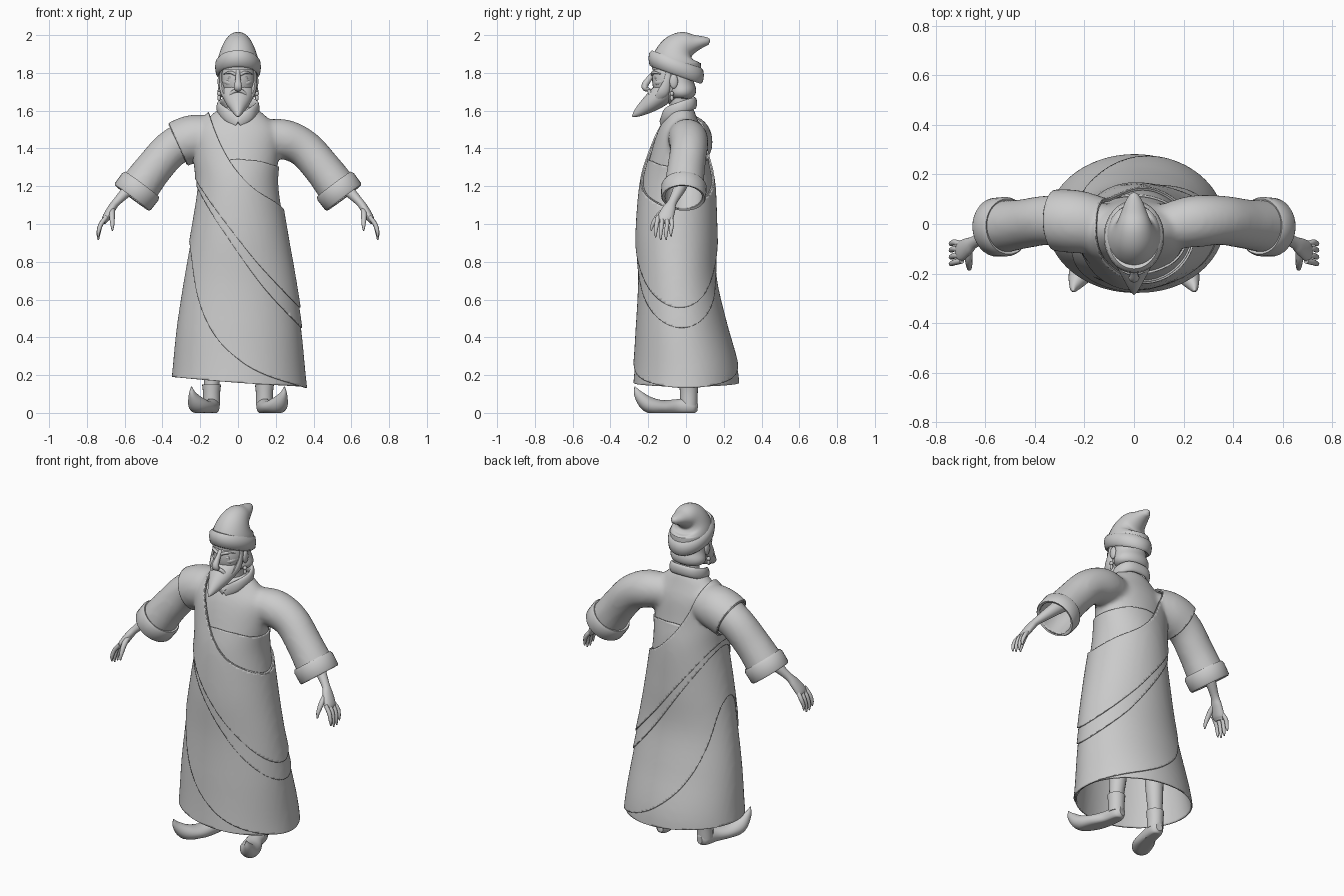
import bpy, bmesh, math
from mathutils import Vector

if "Cube" in bpy.data.objects:
    bpy.data.objects.remove(bpy.data.objects["Cube"])

grey = bpy.data.materials.new("plain grey")
grey.use_nodes = True
COLOUR = (0.6, 0.6, 0.6, 1)
grey.diffuse_color = COLOUR
grey.node_tree.nodes["Principled BSDF"].inputs["Base Color"].default_value = COLOUR


def finish(name, bm, angle=50):
    mesh = bpy.data.meshes.new(name)
    bm.to_mesh(mesh)
    bm.free()
    mesh.materials.clear()
    mesh.materials.append(grey)
    ob = bpy.data.objects.new(name, mesh)
    bpy.context.collection.objects.link(ob)
    bpy.ops.object.select_all(action='DESELECT')
    ob.select_set(True)
    bpy.context.view_layer.objects.active = ob
    bpy.ops.object.shade_smooth_by_angle(angle=math.radians(angle))
    return ob


def spline(points, steps=6):
    """Smooth samples through a list of equal-length tuples."""
    p = [Vector(q) for q in points]
    p = [2 * p[0] - p[1]] + p + [2 * p[-1] - p[-2]]
    out = []
    for a, b, c, d in zip(p, p[1:], p[2:], p[3:]):
        for i in range(steps):
            t = i / steps
            out.append(b + (c - a) * (t / 2) + (2 * a - 5 * b + 4 * c - d) * (t * t / 2)
                       + (3 * b - a - 3 * c + d) * (t ** 3 / 2))
    return out + [p[-2]]


def add_tube(bm, points, ref=(1, 0, 0), sides=20, steps=5, side=1):
    """Loft of ellipses; each point is x, y, z, radius along ref, other radius."""
    pts = spline(points, steps)
    cen = [Vector((q[0] * side, q[1], q[2])) for q in pts]
    rings = []
    for i, q in enumerate(pts):
        t = (cen[min(i + 1, len(cen) - 1)] - cen[max(i - 1, 0)]).normalized()
        u = Vector(ref)
        u = (u - t * u.dot(t)).normalized()
        v = t.cross(u)
        ring = []
        for k in range(sides):
            a = math.tau * k / sides
            co = cen[i] + u * max(q[3], .001) * math.cos(a) + v * max(q[4], .001) * math.sin(a)
            co.z = max(co.z, 0)
            ring.append(bm.verts.new(co))
        rings.append(ring)
    faces = [bm.faces.new(rings[0]), bm.faces.new(rings[-1])]
    for r, s in zip(rings, rings[1:]):
        faces += [bm.faces.new((r[k - 1], r[k], s[k], s[k - 1])) for k in range(sides)]
    bmesh.ops.recalc_face_normals(bm, faces=faces)


def tube(name, points, **kw):
    bm = bmesh.new()
    add_tube(bm, points, **kw)
    return finish(name, bm)


def pair(name, points, **kw):
    for label, s in (("left_", 1), ("right_", -1)):
        tube(label + name, points, side=s, **kw)


def ball(name, loc, size, tilt=0):
    bpy.ops.mesh.primitive_uv_sphere_add(segments=24, ring_count=14, location=loc,
                                         rotation=(tilt, 0, 0))
    bm = bmesh.new()
    ob = bpy.context.object
    ob.scale = size
    bpy.context.view_layer.update()
    bm.from_mesh(ob.data)
    bm.transform(ob.matrix_world)
    bpy.data.objects.remove(ob)
    finish(name, bm)


# Closed robe volume: torso and sleeves fused together
bm = bmesh.new()
add_tube(bm, [(0, cy, z, rx, ry) for z, cy, rx, ry in (
    (.02, 0, .37, .285), (.2, 0, .35, .277), (.45, -.025, .325, .235), (.7, -.045, .287, .2),
    (.95, -.05, .243, .195), (1.2, -.045, .205, .18), (1.35, -.04, .215, .15),
    (1.48, -.03, .22, .12), (1.56, -.025, .16, .085), (1.62, -.025, .09, .06))], sides=64)
SLEEVE = [(.12, -.01, 1.46, .09, .09), (.24, .01, 1.45, .105, .105), (.35, .015, 1.4, .1, .1),
          (.45, 0, 1.29, .1, .1), (.525, -.01, 1.19, .106, .106), (.59, -.015, 1.1, .108, .108)]
for s in (1, -1):
    add_tube(bm, SLEEVE, ref=(0, 1, 0), sides=32, side=s)
volume = finish("robe_volume", bm)
mod = volume.modifiers.new("fuse", 'REMESH')
mod.mode, mod.voxel_size = 'VOXEL', .015
mod = volume.modifiers.new("soften", 'SMOOTH')
mod.iterations = 6
fused = bpy.data.meshes.new_from_object(volume.evaluated_get(bpy.context.evaluated_depsgraph_get()))
bpy.data.objects.remove(volume)


def height(points):
    pts = spline(points)

    def g(x):
        if x <= pts[0][0]:
            return pts[0][1]
        for a, b in zip(pts, pts[1:]):
            if x <= b[0]:
                return a[1] + (b[1] - a[1]) * (x - a[0]) / max(b[0] - a[0], 1e-6)
        return pts[-1][1]
    return g


def cloth(name, offset, low, high=None, thick=.008):
    """Layer of the robe kept between two edges, each a height along x."""
    bm = bmesh.new()
    bm.from_mesh(fused)
    bm.normal_update()
    for v, n in [(v, v.normal.copy()) for v in bm.verts]:
        v.co += n * offset
    # open the sleeve ends
    for s in (1, -1):
        vs = [v for v in bm.verts if v.co.x * s > .42]
        es = {e for v in vs for e in v.link_edges}
        fs = {f for v in vs for f in v.link_faces}
        bmesh.ops.bisect_plane(bm, geom=vs + list(es) + list(fs), plane_co=(.557 * s, 0, 1.145),
                               plane_no=(.63 * s, 0, -.78), clear_outer=True)
    for g, below in ((low, True), (high, False)):
        if g:
            for v in bm.verts:
                v.co.z -= g(v.co.x)
            bmesh.ops.bisect_plane(bm, geom=bm.verts[:] + bm.edges[:] + bm.faces[:], plane_co=(0, 0, 0),
                                   plane_no=(0, 0, 1), clear_inner=below, clear_outer=not below)
            for v in bm.verts:
                v.co.z += g(v.co.x)
    ob = finish(name, bm)
    mod = ob.modifiers.new("thickness", 'SOLIDIFY')
    mod.thickness, mod.offset = thick, -1


# Robe, wrapped skirt panel and diagonal sash
cloth("robe", 0, height([(-.4, .195), (0, .16), (.4, .137)]))
cloth("skirt_wrap", .009,
      height([(-.32, 1.3), (-.26, .92), (-.215, .62), (-.13, .42), (0, .285), (.15, .2), (.38, .128)]),
      height([(-.45, .5), (-.3, 1.25), (.3, 1.25), (.45, .5)]))
sash_top = height([(-.3, 2.1), (-.16, 1.6), (-.06, 1.36), (.07, 1.2), (.22, 1.1), (.35, .98), (.7, .8)])
cloth("sash_lining", .016, height([(-.6, 1.95), (-.36, 1.51), (-.21, 1.18), (-.07, .95), (.14, .66),
                                   (.37, .42)]), sash_top)
cloth("sash", .023, height([(-.6, 2), (-.37, 1.54), (-.21, 1.21), (.04, .87), (.2, .69), (.37, .52)]),
      sash_top)

# Collar
HALF = [(0, -.125, 1.535), (.07, -.1, 1.585), (.1, -.03, 1.615), (.07, .03, 1.635)]
path = HALF + [(0, .045, 1.64)] + [(-x, y, z) for x, y, z in reversed(HALF)]
tube("collar", [(x, y, z, .032, .014) for x, y, z in path], ref=(0, 0, 1))

# Cuffs, as hollow turned-back bands
for label, s in (("left_cuff", 1), ("right_cuff", -1)):
    ax = Vector((.6 * s, -.04, -.8)).normalized()
    u = Vector((0, 1, 0))
    u = (u - ax * u.dot(ax)).normalized()
    w = ax.cross(u)
    bm = bmesh.new()
    profile = [(.098, -.045), (.112, -.05), (.12, -.035), (.119, .03), (.113, .04), (.1, .035)]
    rings = [[bm.verts.new(Vector((.538 * s, -.012, 1.17)) + ax * d
                           + (u * math.cos(a) + w * math.sin(a)) * r) for r, d in profile]
             for a in (math.tau * k / 32 for k in range(32))]
    for i, r in enumerate(rings):
        for k in range(len(profile)):
            bm.faces.new((rings[i - 1][k - 1], rings[i - 1][k], r[k], r[k - 1]))
    bmesh.ops.recalc_face_normals(bm, faces=bm.faces)
    finish(label, bm)

# Forearms, palms and fingers
pair("forearm", [(.47, -.01, 1.28, .045, .045), (.56, -.03, 1.2, .035, .035), (.64, -.07, 1.12, .024, .022),
                 (.67, -.09, 1.08, .035, .022), (.7, -.11, 1.03, .042, .02), (.71, -.115, 1.005, .03, .01)],
     ref=(0, 1, 0))
for i, (y, drop) in enumerate(((-.155, .085), (-.128, .1), (-.1, .1), (-.074, .08))):
    pair("finger_%d" % i, [(.695, y * .8 - .024, 1.04, .012, .012), (.725, y, 1.0, .012, .012),
                           (.738, y - .006, 1.02 - drop * .7, .01, .01),
                           (.74, y - .005, 1.015 - drop, .004, .004)], sides=10)
pair("thumb", [(.665, -.105, 1.08, .014, .014), (.667, -.145, 1.045, .015, .015),
               (.665, -.175, 1.0, .011, .011), (.665, -.185, .965, .004, .004)], sides=10)

# Legs and curled shoes
pair("leg", [(.12, .02, .6, .06, .06), (.13, .02, .3, .05, .05), (.14, .015, .14, .04, .04),
             (.14, .015, .05, .04, .04)])
pair("boot_top", [(.14, .015, .04, .045, .045), (.14, .015, .1, .045, .047), (.14, .015, .15, .05, .05)])
pair("shoe", [(.133, .06, .035, .02, .025), (.137, .03, .035, .04, .045), (.15, -.05, .03, .046, .042),
              (.18, -.13, .03, .058, .038), (.215, -.2, .045, .05, .042), (.24, -.25, .095, .022, .025),
              (.246, -.272, .14, .002, .002)], sides=24)

# Head, neck, ears and earrings
tube("neck", [(0, -.03, 1.54, .062, .055), (0, -.035, 1.62, .055, .05), (0, -.05, 1.72, .058, .06)])
ball("head", (0, -.08, 1.765), (.09, .1, .13))
for label, s in (("left_", 1), ("right_", -1)):
    ball(label + "ear", (.096 * s, -.065, 1.755), (.012, .022, .038))
    ball(label + "earring", (.1 * s, -.075, 1.69), (.011, .011, .012))
    ball(label + "earring_drop", (.1 * s, -.075, 1.667), (.009, .009, .016))
    ball(label + "eye", (.037 * s, -.158, 1.772), (.017, .012, .009))

# Nose, brows, moustache and cheekbones
tube("nose", [(0, -.165, 1.81, .012, .01), (0, -.19, 1.775, .013, .015), (0, -.215, 1.74, .019, .018),
              (0, -.215, 1.718, .022, .016), (0, -.19, 1.71, .012, .008)], sides=14)
pair("brow", [(.012, -.178, 1.79, .008, .008), (.04, -.172, 1.803, .008, .009),
              (.075, -.135, 1.795, .003, .003)], ref=(0, 0, 1), sides=10)
pair("moustache", [(0, -.197, 1.705, .01, .01), (.025, -.194, 1.7, .01, .01), (.045, -.183, 1.675, .009, .009),
                   (.05, -.18, 1.645, .003, .003)], ref=(0, 0, 1), sides=10)
pair("cheek", [(.03, -.16, 1.745, .01, .01), (.055, -.145, 1.75, .015, .013), (.08, -.1, 1.76, .01, .01)],
     ref=(0, 0, 1), sides=12)
tube("lower_lip", [(-.022, -.185, 1.667, .004, .005), (0, -.198, 1.667, .007, .008),
                   (.022, -.185, 1.667, .004, .005)], ref=(0, 0, 1), sides=10)

# Pointed beard with sideburns
tube("beard", [(0, -.1, 1.715, .08, .045), (0, -.13, 1.685, .083, .058), (0, -.18, 1.645, .064, .05),
               (0, -.225, 1.612, .04, .036), (0, -.262, 1.585, .02, .02), (0, -.285, 1.57, .003, .003)], sides=28)
pair("sideburn", [(.088, -.09, 1.82, .014, .007), (.09, -.1, 1.76, .018, .009), (.08, -.12, 1.7, .03, .015),
                  (.06, -.15, 1.66, .02, .012)], ref=(0, 1, 0), sides=12)

# Hair flaring out under the hat
tube("hair", [(0, -.035, 1.82, .095, .08), (0, -.03, 1.75, .098, .072), (0, -.022, 1.7, .108, .076),
              (0, -.02, 1.672, .09, .06), (0, -.02, 1.665, .05, .03)], sides=28)

# Soft hat with rolled brim, its point folded back
tube("hat", [(0, -.05, 1.82, .11, .13), (0, -.05, 1.87, .108, .127), (0, -.035, 1.915, .092, .105),
             (0, -.003, 1.945, .073, .078), (0, .045, 1.957, .053, .047), (0, .09, 1.965, .035, .029),
             (0, .118, 1.967, .018, .018), (0, .128, 1.966, .003, .003)], sides=32)
bm = bmesh.new()
rim = [(.085, -.03), (.104, -.045), (.117, -.035), (.122, 0), (.118, .028), (.104, .042), (.085, .035)]
rings = []
for k in range(40):
    a = math.tau * k / 40
    rings.append([bm.verts.new((r * math.cos(a), -.052 + (r + .025) * math.sin(a),
                                1.832 + d - .045 * math.sin(a))) for r, d in rim])
for i, r in enumerate(rings):
    for k in range(len(rim)):
        bm.faces.new((rings[i - 1][k - 1], rings[i - 1][k], r[k], r[k - 1]))
bmesh.ops.recalc_face_normals(bm, faces=bm.faces)
finish("hat_brim", bm)
bpy.data.meshes.remove(fused)
